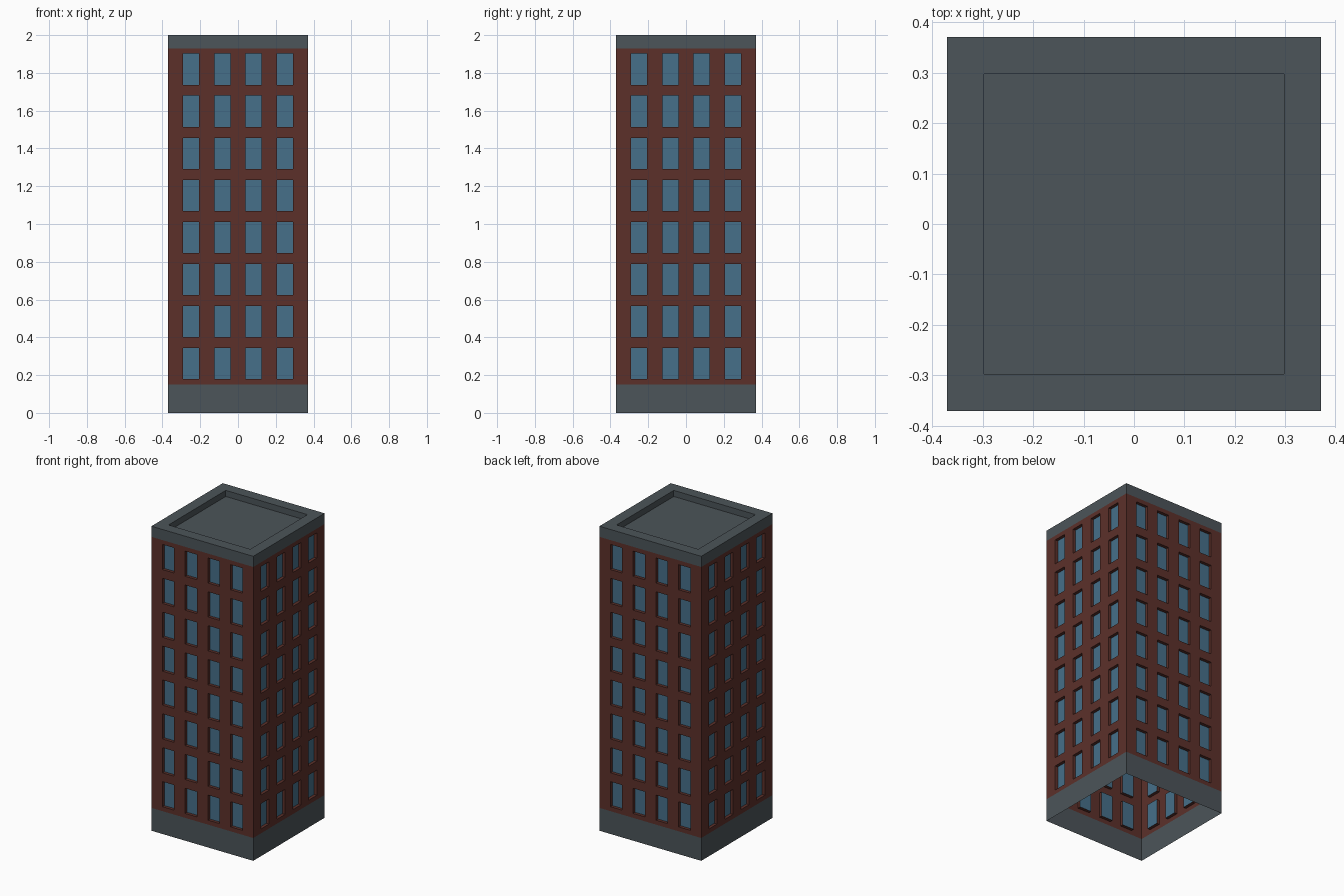
import bpy, bmesh
from math import pi
from mathutils import Matrix

if "Cube" in bpy.data.objects:
    bpy.data.objects.remove(bpy.data.objects["Cube"])

HALF, BASE_TOP, WALL_TOP, TOP = 0.37, 0.15, 1.93, 2.0
FLOORS, RECESS = 8, 0.02
RIM, ROOF_Z = 0.297, 1.96


def material(name, color):
    m = bpy.data.materials.new(name)
    m.diffuse_color = (*color, 1)
    m.use_nodes = True
    m.node_tree.nodes["Principled BSDF"].inputs["Base Color"].default_value = m.diffuse_color
    return m


brick = material("brick", (0.107, 0.03, 0.023))
stone = material("stone", (0.072, 0.089, 0.1))
glass = material("glass", (0.061, 0.162, 0.254))


def make_object(name, bm, mat):
    bmesh.ops.remove_doubles(bm, verts=bm.verts, dist=1e-5)
    me = bpy.data.meshes.new(name)
    bm.to_mesh(me)
    bm.free()
    me.materials.append(mat)
    ob = bpy.data.objects.new(name, me)
    bpy.context.collection.objects.link(ob)
    return ob


def quad(bm, pts):
    return bm.faces.new([bm.verts.new(p) for p in pts])


def front_panel(bm, x0, x1, z0, z1, y=-HALF):
    return quad(bm, [(x0, y, z0), (x1, y, z0), (x1, y, z1), (x0, y, z1)])


def four_sides(bm):
    # copy the front geometry round to the other three sides
    geom = bm.verts[:] + bm.edges[:] + bm.faces[:]
    for k in (1, 2, 3):
        new = bmesh.ops.duplicate(bm, geom=geom)["geom"]
        verts = [g for g in new if isinstance(g, bmesh.types.BMVert)]
        bmesh.ops.rotate(bm, verts=verts, cent=(0, 0, 0),
                         matrix=Matrix.Rotation(k * pi / 2, 3, 'Z'))


# window grid: alternating wall and window columns and rows
xs = [-HALF]
for c in (-0.248, -0.083, 0.083, 0.248):
    xs += [c - 0.0425, c + 0.0425]
xs.append(HALF)
step = (WALL_TOP - BASE_TOP) / FLOORS
zs = [BASE_TOP]
for i in range(FLOORS):
    zs += [BASE_TOP + i * step + 0.029, BASE_TOP + i * step + 0.194]
zs.append(WALL_TOP)

# brick walls with window reveals, and recessed panes
walls, panes = bmesh.new(), bmesh.new()
yi = -HALF + RECESS
for i, (x0, x1) in enumerate(zip(xs, xs[1:])):
    for j, (z0, z1) in enumerate(zip(zs, zs[1:])):
        if i % 2 and j % 2:
            front_panel(panes, x0, x1, z0, z1, yi)
            ring = [(x0, z0), (x1, z0), (x1, z1), (x0, z1)]
            for (ax, az), (bx, bz) in zip(ring, ring[1:] + ring[:1]):
                quad(walls, [(ax, -HALF, az), (bx, -HALF, bz), (bx, yi, bz), (ax, yi, az)])
        else:
            front_panel(walls, x0, x1, z0, z1)
four_sides(walls)
four_sides(panes)
# merge coplanar wall strips
bmesh.ops.remove_doubles(walls, verts=walls.verts, dist=1e-5)
make_object("brick_walls", walls, brick)
make_object("window_panes", panes, glass)

# open-bottomed stone base
base = bmesh.new()
front_panel(base, -HALF, HALF, 0, BASE_TOP)
four_sides(base)
make_object("stone_base", base, stone)

# parapet: outer band, flat rim and inner face
par = bmesh.new()
front_panel(par, -HALF, HALF, WALL_TOP, TOP)
quad(par, [(-HALF, -HALF, TOP), (HALF, -HALF, TOP), (RIM, -RIM, TOP), (-RIM, -RIM, TOP)])
quad(par, [(-RIM, -RIM, TOP), (RIM, -RIM, TOP), (RIM, -RIM, ROOF_Z), (-RIM, -RIM, ROOF_Z)])
four_sides(par)
make_object("parapet", par, stone)

# sunken flat roof
roof = bmesh.new()
quad(roof, [(-RIM, -RIM, ROOF_Z), (RIM, -RIM, ROOF_Z), (RIM, RIM, ROOF_Z), (-RIM, RIM, ROOF_Z)])
make_object("roof", roof, stone)
